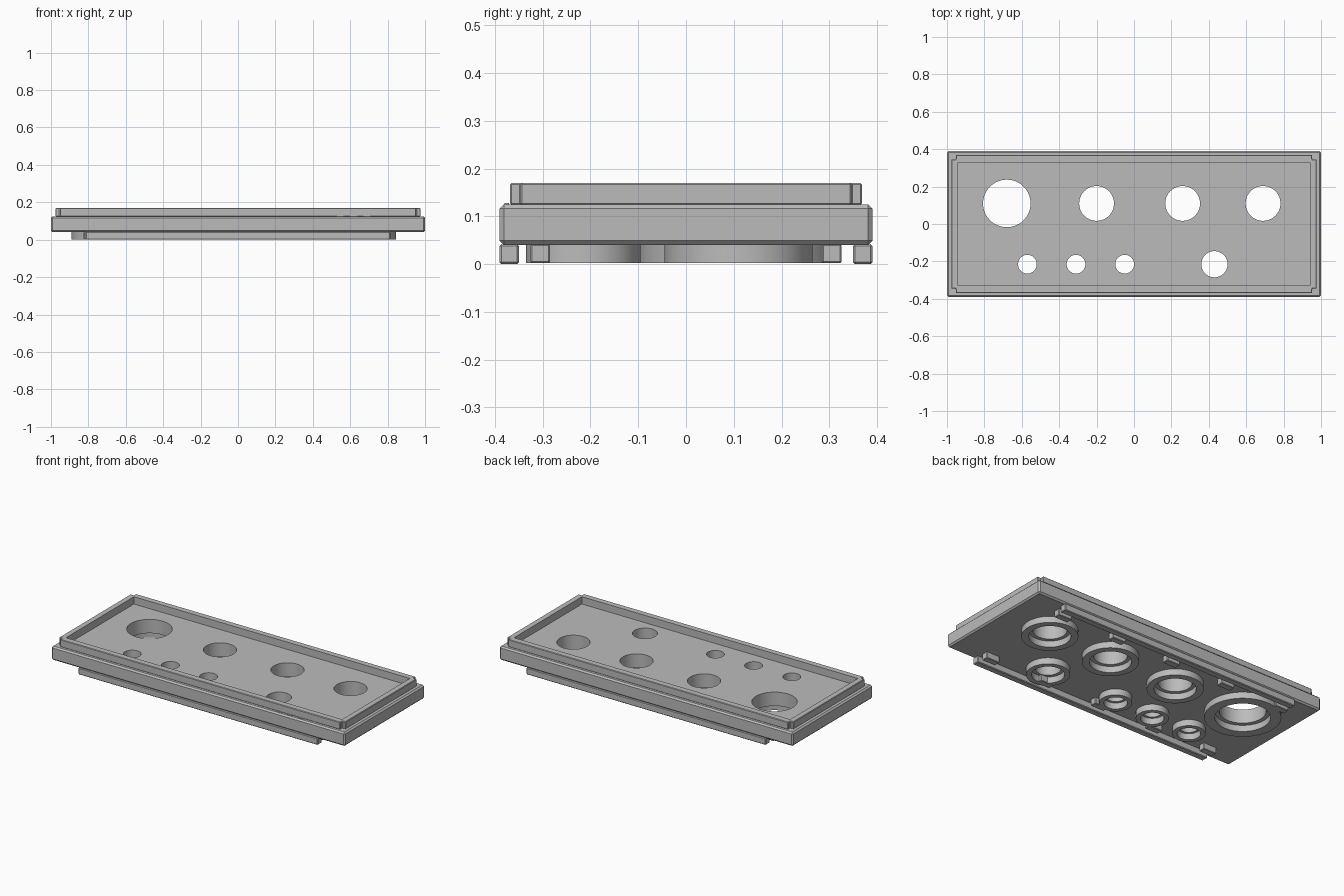
import bpy, bmesh, math

if "Cube" in bpy.data.objects:
    bpy.data.objects.remove(bpy.data.objects["Cube"], do_unlink=True)

grey = bpy.data.materials.new("matte_grey")
grey.use_nodes = True
grey.diffuse_color = (0.5, 0.5, 0.5, 1)
grey.node_tree.nodes["Principled BSDF"].inputs["Base Color"].default_value = (0.5, 0.5, 0.5, 1)


def make_object(name, bm):
    bmesh.ops.recalc_face_normals(bm, faces=bm.faces)
    mesh = bpy.data.meshes.new(name)
    bm.to_mesh(mesh)
    bm.free()
    mesh.materials.append(grey)
    obj = bpy.data.objects.new(name, mesh)
    bpy.context.collection.objects.link(obj)
    return obj


def prism(name, points, z0, z1, bevel=0.0):
    """Extrude a flat outline upward and chamfer its edges."""
    bm = bmesh.new()
    face = bm.faces.new([bm.verts.new((x, y, z0)) for x, y in points])
    top = bmesh.ops.extrude_face_region(bm, geom=[face])["geom"]
    verts = [v for v in top if isinstance(v, bmesh.types.BMVert)]
    bmesh.ops.translate(bm, verts=verts, vec=(0, 0, z1 - z0))
    if bevel:
        bmesh.ops.bevel(bm, geom=bm.edges[:], offset=bevel, segments=1, affect='EDGES')
    return make_object(name, bm)


def block(name, x0, x1, y0, y1, z0, z1, bevel=0.0):
    return prism(name, [(x0, y0), (x1, y0), (x1, y1), (x0, y1)], z0, z1, bevel)


def ring(name, x, y, outer, inner, z0, z1, steps=64):
    """Square-section tube standing on z0."""
    bm = bmesh.new()
    loops = []
    for r, z in ((outer, z0), (outer, z1), (inner, z1), (inner, z0)):
        loops.append([bm.verts.new((x + r * math.cos(a), y + r * math.sin(a), z))
                      for a in (math.tau * i / steps for i in range(steps))])
    for a, b in zip(loops, loops[1:] + loops[:1]):
        for i in range(steps):
            j = (i + 1) % steps
            bm.faces.new((a[i], a[j], b[j], b[i]))
    return make_object(name, bm)


def cut(target, cutter):
    mod = target.modifiers.new("cut", 'BOOLEAN')
    mod.operation, mod.solver, mod.object = 'DIFFERENCE', 'EXACT', cutter
    bpy.context.view_layer.objects.active = target
    bpy.ops.object.modifier_apply(modifier=mod.name)
    bpy.data.objects.remove(cutter, do_unlink=True)


def smooth(obj):
    bpy.ops.object.select_all(action='DESELECT')
    obj.select_set(True)
    bpy.context.view_layer.objects.active = obj
    bpy.ops.object.shade_smooth_by_angle(angle=math.radians(30))


# Holes: x, y, hole radius, socket radius, boss radius
BACK, FRONT = 0.11, -0.215
holes = [(-0.68, BACK, 0.127, 0.152, 0.21)]
holes += [(x, BACK, 0.093, 0.115, 0.155) for x in (-0.2, 0.26, 0.69)]
holes += [(x, FRONT, 0.05, 0.064, 0.09) for x in (-0.57, -0.31, -0.05)]
holes += [(0.43, FRONT, 0.07, 0.09, 0.12)]

# Base plate with drilled holes
plate = block("base_plate", -1, 1, -0.39, 0.39, 0.04, 0.125, 0.009)
drill = bmesh.new()
for x, y, r, _, _ in holes:
    made = bmesh.ops.create_cone(drill, cap_ends=True, segments=64,
                                 radius1=r, radius2=r, depth=0.5)
    bmesh.ops.translate(drill, verts=made["verts"], vec=(x, y, 0.1))
cut(plate, make_object("drill_cutter", drill))
smooth(plate)

# Raised rim with stepped corners
X, Y, N = 0.975, 0.368, 0.022
quarter = [(X, Y - N), (X - N, Y - N), (X - N, Y)]
outline = quarter + [(-x, y) for x, y in reversed(quarter)]
outline += [(-x, -y) for x, y in outline]
rim = prism("raised_rim", outline, 0.124, 0.17, 0.003)
cut(rim, block("tray_cutter", -0.94, 0.94, -0.33, 0.33, 0.1, 0.2))

# Socket rings under the holes
for i, (x, y, _, inner, outer) in enumerate(holes):
    smooth(ring(f"socket_ring_{i + 1}", x, y, outer, inner, 0.002, 0.041))

# Long rails and short locating tabs under both long edges
for side, label in ((-1, "front"), (1, "back")):
    y0, y1 = sorted((side * 0.35, side * 0.39))
    block(f"{label}_rail", -0.815, 0.815, y0, y1, 0, 0.042, 0.004)
    y0, y1 = sorted((side * 0.285, side * 0.325))
    for i in range(5):
        x = -0.78 + 0.385 * i
        block(f"{label}_tab_{i + 1}", x - 0.045, x + 0.045, y0, y1, 0.002, 0.042, 0.003)

# Tiny raised marks on the front ledge
for i in range(3):
    x = 0.53 + 0.07 * i
    block(f"ledge_mark_{i + 1}", x, x + 0.035, -0.38, -0.37, 0.124, 0.128)
